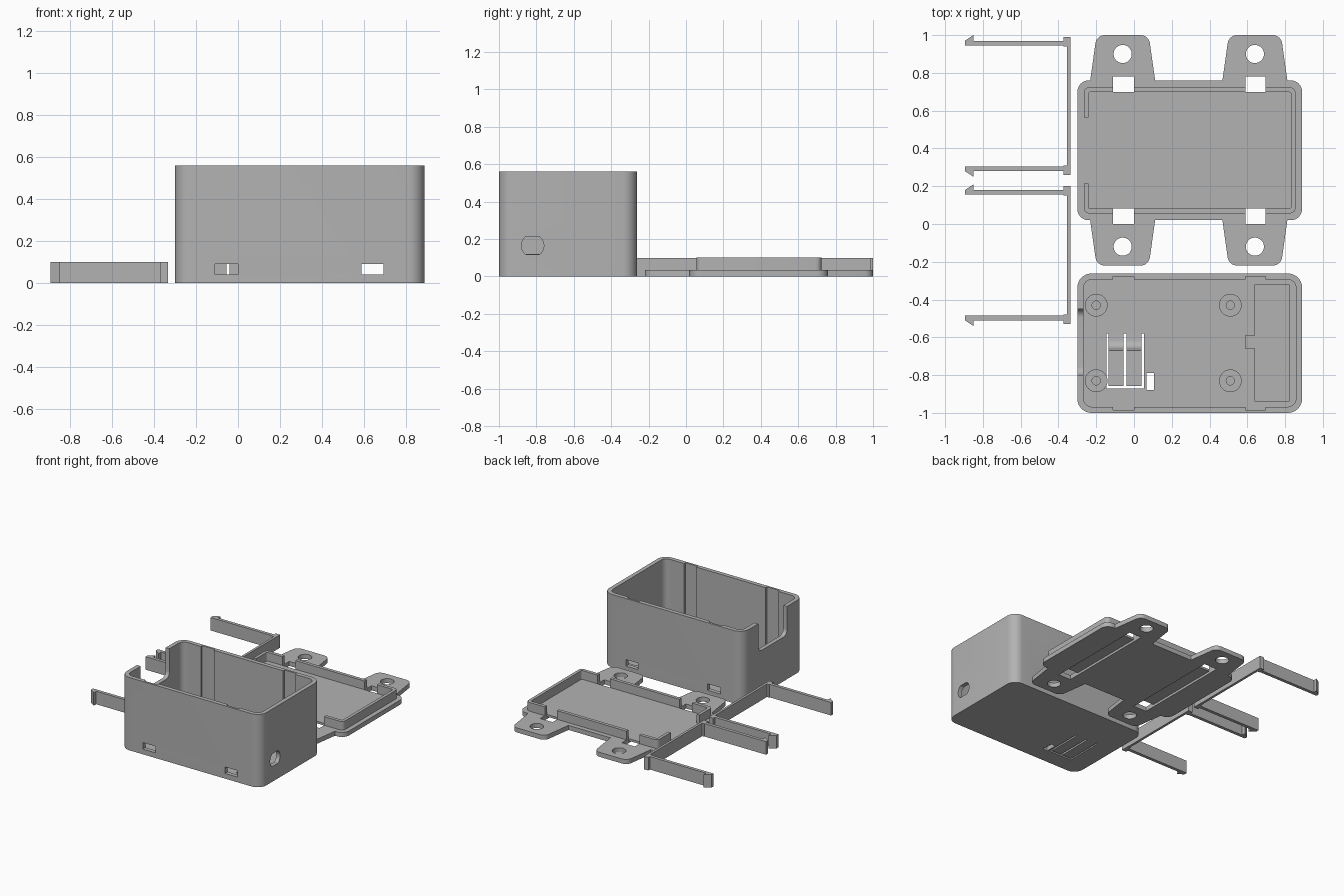
import bpy, bmesh, math
from mathutils import Vector

if "Cube" in bpy.data.objects:
    bpy.data.objects.remove(bpy.data.objects["Cube"])

grey = bpy.data.materials.new("plain_grey")
grey.diffuse_color = (0.45, 0.45, 0.45, 1)
grey.use_nodes = True
grey.node_tree.nodes["Principled BSDF"].inputs["Base Color"].default_value = grey.diffuse_color


def rounded(pts, steps=8):
    """Outline from (x, y) or (x, y, fillet radius) corners."""
    out = []
    n = len(pts)
    for i, p in enumerate(pts):
        P = Vector(p[:2])
        if len(p) < 3:
            out.append(P)
            continue
        u = (Vector(pts[i - 1][:2]) - P).normalized()
        v = (Vector(pts[(i + 1) % n][:2]) - P).normalized()
        half = u.angle(v) / 2
        c = P + (u + v).normalized() * p[2] / math.sin(half)
        t = p[2] / math.tan(half)
        s, e = P + u * t - c, P + v * t - c
        a = math.atan2(s.y, s.x)
        d = (math.atan2(e.y, e.x) - a + math.pi) % math.tau - math.pi
        for k in range(steps + 1):
            w = a + d * k / steps
            out.append(c + p[2] * Vector((math.cos(w), math.sin(w))))
    return out


def rect(x0, x1, y0, y1, r=0):
    c = [(x0, y0), (x1, y0), (x1, y1), (x0, y1)]
    return rounded([p + (r,) for p in c]) if r else [Vector(p) for p in c]


def circle(x, y, r, n=32):
    return [Vector((x + r * math.cos(math.tau * i / n), y + r * math.sin(math.tau * i / n)))
            for i in range(n)]


def prism(name, outline, h0, h1, axis="z"):
    """Extrude an outline along an axis."""
    place = {"z": lambda p, h: (p.x, p.y, h),
             "x": lambda p, h: (h, p.x, p.y),
             "y": lambda p, h: (p.x, h, p.y)}[axis]
    bm = bmesh.new()
    low = [bm.verts.new(place(p, h0)) for p in outline]
    top = [bm.verts.new(place(p, h1)) for p in outline]
    bm.faces.new(low)
    bm.faces.new(top)
    for i in range(len(low)):
        bm.faces.new((low[i - 1], low[i], top[i], top[i - 1]))
    bmesh.ops.recalc_face_normals(bm, faces=bm.faces)
    me = bpy.data.meshes.new(name)
    bm.to_mesh(me)
    bm.free()
    me.materials.append(grey)
    ob = bpy.data.objects.new(name, me)
    bpy.context.collection.objects.link(ob)
    return ob


def block(name, x0, x1, y0, y1, z0, z1):
    return prism(name, rect(x0, x1, y0, y1), z0, z1)


def cut(ob, *cutters):
    """Subtract cutters, bake the result and delete them."""
    for c in cutters:
        m = ob.modifiers.new("cut", "BOOLEAN")
        m.operation, m.solver, m.object = "DIFFERENCE", "EXACT", c
    dg = bpy.context.evaluated_depsgraph_get()
    me = bpy.data.meshes.new_from_object(ob.evaluated_get(dg))
    ob.modifiers.clear()
    ob.data = me
    for c in cutters:
        bpy.data.objects.remove(c)


CLIPS = [(-0.11, 0.0), (0.59, 0.695)]   # x ranges of the clip slots
FLOOR = 0.035

# Open box: shell, clip windows with grooves, cable notch, side hole, floor recess
box = prism("box", rect(-0.30, 0.89, -1.0, -0.262, 0.075), 0, 0.56)
tools = [prism("c", rect(-0.268, 0.858, -0.968, -0.294, 0.045), FLOOR, 0.7)]
for x0, x1 in CLIPS:
    tools.append(block("c", x0, x1, -1.1, -0.1, 0.04, 0.09))
    tools.append(block("c", x0, x1, -0.984, -0.278, 0.04, 0.7))
tools.append(prism("c", rounded([(-0.80, 0.34, 0.045), (-0.45, 0.34, 0.045),
                                 (-0.45, 0.7), (-0.80, 0.7)]), -0.4, -0.2, "x"))
hole = [Vector((p.x, min(max(p.y, 0.118), 0.215))) for p in circle(-0.82, 0.165, 0.06, 40)]
tools.append(prism("c", hole, 0.8, 1.0, "x"))
tools.append(block("c", 0.64, 0.82, -0.94, -0.32, 0.022, 0.1))
tools.append(block("c", 0.59, 0.65, -0.66, -0.59, 0.022, 0.1))
tools.append(block("c", -0.146, 0.053, -0.872, -0.58, -0.1, 0.1))
tools.append(block("c", 0.065, 0.105, -0.88, -0.79, -0.1, 0.1))
cut(box, *tools)

# Two flexible button tongues with a curved rise
for i, (x0, x1) in enumerate([(-0.135, -0.055), (-0.04, 0.04)]):
    side = rounded([(-0.857, 0), (-0.575, 0), (-0.575, FLOOR), (-0.65, FLOOR, 0.045),
                    (-0.67, 0.12), (-0.857, 0.12)])
    prism(f"button_tongue_{i + 1}", side, x0, x1, "x")

# Board standoffs with screw holes
for x in (-0.2, 0.51):
    for y in (-0.43, -0.83):
        post = prism("standoff", circle(x, y, 0.06), 0.025, 0.10)
        cut(post, prism("c", circle(x, y, 0.022, 20), 0.04, 0.2))

# Lid plate with four mounting ears, mirrored front to back about y = 0.39
half = [(-0.30, 0.76, 0.06)]
for cx in (-0.06, 0.64):
    half += [(cx - 0.172, 0.76), (cx - 0.138, 1.0, 0.05),
             (cx + 0.138, 1.0, 0.05), (cx + 0.172, 0.76)]
half.append((0.89, 0.76, 0.06))
mirrored = [(p[0], 0.78 - p[1]) + tuple(p[2:]) for p in reversed(half)]
lid = prism("lid", rounded(half + mirrored), 0, FLOOR)


def slots():
    return [block("c", x0, x1, y0, y1, -0.1, 0.3)
            for x0, x1 in CLIPS for y0, y1 in ((0.0, 0.082), (0.698, 0.78))]


tools = slots()
for x0, x1 in CLIPS:
    tools.append(block("c", x0, x1, 0.04, 0.74, -0.1, 0.018))   # strap channel below
for cx in (-0.06, 0.64):
    for y in (0.90, -0.12):
        tools.append(prism("c", circle(cx, y, 0.048), -0.1, 0.1))
cut(lid, *tools)

# Raised lip on the lid, open at the left
lip = prism("lid_lip", rect(-0.266, 0.855, 0.056, 0.724, 0.03), 0.03, 0.102)
cut(lip, prism("c", rect(-0.242, 0.831, 0.082, 0.698, 0.01), 0, 0.2),
    block("c", -0.4, -0.2, 0.215, 0.565, 0, 0.2), *slots())

# Two U-shaped snap clips lying on their sides
arm = [(-0.335, 0.365), (-0.372, 0.365), (-0.372, 0.345), (-0.85, 0.345), (-0.85, 0.375),
       (-0.895, 0.345), (-0.895, 0.32), (-0.372, 0.32), (-0.372, 0.315), (-0.354, 0.315)]
for i, cy in enumerate((0.625, -0.165)):
    pts = [Vector((x, cy + y)) for x, y in arm]
    pts += [Vector((x, cy - y)) for x, y in reversed(arm)]
    prism(f"snap_clip_{i + 1}", pts, 0, 0.10)

# Smooth the rounded walls, keep edges sharp
for ob in bpy.context.collection.objects:
    ob.select_set(True)
    bpy.context.view_layer.objects.active = ob
bpy.ops.object.shade_smooth_by_angle(angle=math.radians(30))
